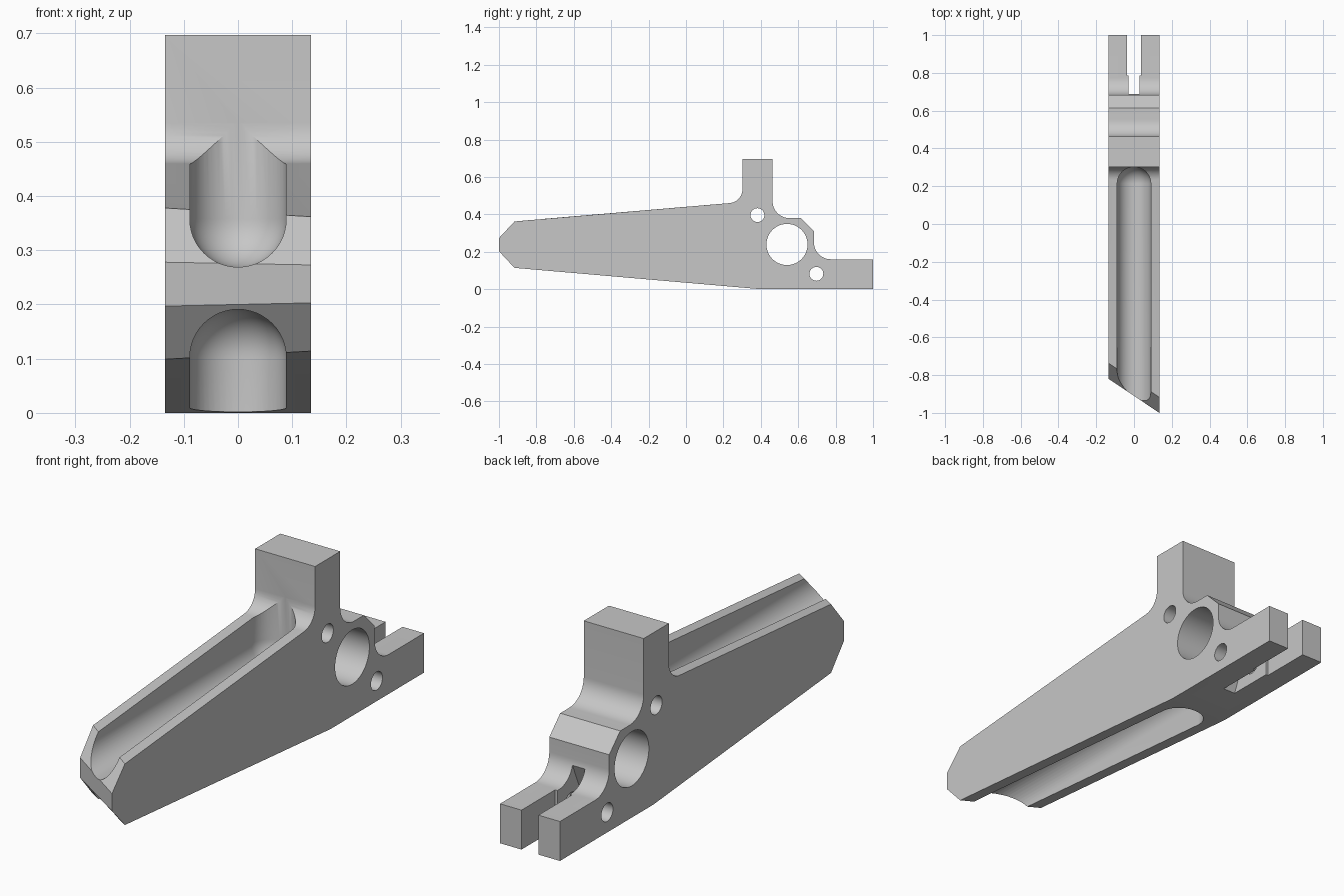
import bpy, bmesh, math
from math import sin, cos, pi, radians

if "Cube" in bpy.data.objects:
    bpy.data.objects.remove(bpy.data.objects["Cube"], do_unlink=True)

HALF = 0.1345     # half width of the arm
GROOVE_R = 0.089  # groove radius

grey = bpy.data.materials.new("plain grey")
grey.use_nodes = True
grey.diffuse_color = (0.57, 0.57, 0.57, 1)
grey.node_tree.nodes["Principled BSDF"].inputs["Base Color"].default_value = (0.57, 0.57, 0.57, 1)


def finish(name, bm):
    bmesh.ops.recalc_face_normals(bm, faces=bm.faces[:])
    mesh = bpy.data.meshes.new(name)
    bm.to_mesh(mesh)
    bm.free()
    obj = bpy.data.objects.new(name, mesh)
    obj.data.materials.append(grey)
    bpy.context.collection.objects.link(obj)
    return obj


def arc(cy, cz, r, start, end, steps=14):
    angles = [radians(start + (end - start) * i / steps) for i in range(steps + 1)]
    return [(cy + r * cos(a), cz + r * sin(a)) for a in angles]


def loft(name, left, right, half):
    """Solid between two matching side outlines."""
    bm = bmesh.new()
    a = [bm.verts.new((half, y, z)) for y, z in left]
    b = [bm.verts.new((-half, y, z)) for y, z in right]
    bm.faces.new(a)
    bm.faces.new(b[::-1])
    for i in range(len(a)):
        j = (i + 1) % len(a)
        bm.faces.new((a[i], b[i], b[j], a[j]))
    return finish(name, bm)


def prism(name, outline, half):
    return loft(name, outline, outline, half)


def groove(name, end_y, centre_z, lift):
    """Level ball-ended groove swept along the arm and out through its edge."""
    bm = bmesh.new()
    for y in (-1.4, end_y - GROOVE_R):
        for z in (centre_z, centre_z + lift):
            for i in range(25):
                t = pi * i / 24
                for k in range(48 if 0 < i < 24 else 1):
                    p = 2 * pi * k / 48
                    bm.verts.new((GROOVE_R * sin(t) * cos(p),
                                  y + GROOVE_R * sin(t) * sin(p),
                                  z + GROOVE_R * cos(t)))
    hull = bmesh.ops.convex_hull(bm, input=bm.verts[:])
    loose = {v for v in hull["geom_interior"] + hull["geom_unused"]
             if isinstance(v, bmesh.types.BMVert)}
    bmesh.ops.delete(bm, geom=list(loose), context='VERTS')
    return finish(name, bm)


def hole(name, y, z, r, steps):
    return prism(name, arc(y, z, r, 0, 360, steps)[:-1], HALF * 2)


# Arm outline: top edge, upright post, shoulder, rear lug, underside
rest = arc(0.227, 0.535, 0.075, -85, 0)
rest += [(0.302, 0.697), (0.463, 0.697)]
rest += arc(0.553, 0.47, 0.09, 180, 270)
rest += [(0.614, 0.38), (0.684, 0.31)]
rest += arc(0.774, 0.25, 0.09, 180, 270)
rest += [(1, 0.16), (1, 0), (0.4, 0)]

# The nose is cut at a slant, so it is longer on the left side
nose_left = [(-0.917, 0.114), (-1, 0.203), (-1, 0.273), (-0.917, 0.362)]
nose_right = [(-0.737, 0.099), (-0.82, 0.197), (-0.82, 0.278), (-0.737, 0.378)]
arm = loft("lever_arm", nose_left + rest, nose_right + rest, HALF)

# Grooves, through holes and the stepped, sloping-ended slot in the rear lug
cutters = [
    groove("upper_groove_cutter", 0.3025, 0.358, 0.175),
    groove("lower_groove_cutter", 0.38, 0.102, -0.4),
    hole("pivot_hole_cutter", 0.54, 0.239, 0.11, 64),
    hole("upper_pin_hole_cutter", 0.382, 0.396, 0.037, 32),
    hole("lower_pin_hole_cutter", 0.697, 0.082, 0.037, 32),
    prism("slot_inner_cutter", [(0.547, -0.1), (0.85, -0.1), (0.85, 0.3), (0.72, 0.3)], 0.028),
    prism("slot_outer_cutter", [(0.785, -0.1), (1.1, -0.1), (1.1, 0.3), (0.785, 0.3)], 0.038),
]

bpy.ops.object.select_all(action='DESELECT')
bpy.context.view_layer.objects.active = arm
arm.select_set(True)
for cutter in cutters:
    mod = arm.modifiers.new(cutter.name, 'BOOLEAN')
    mod.operation = 'DIFFERENCE'
    mod.solver = 'EXACT'
    mod.object = cutter
    bpy.ops.object.modifier_apply(modifier=mod.name)
    bpy.data.objects.remove(cutter, do_unlink=True)

bpy.ops.object.shade_smooth_by_angle(angle=radians(25))
